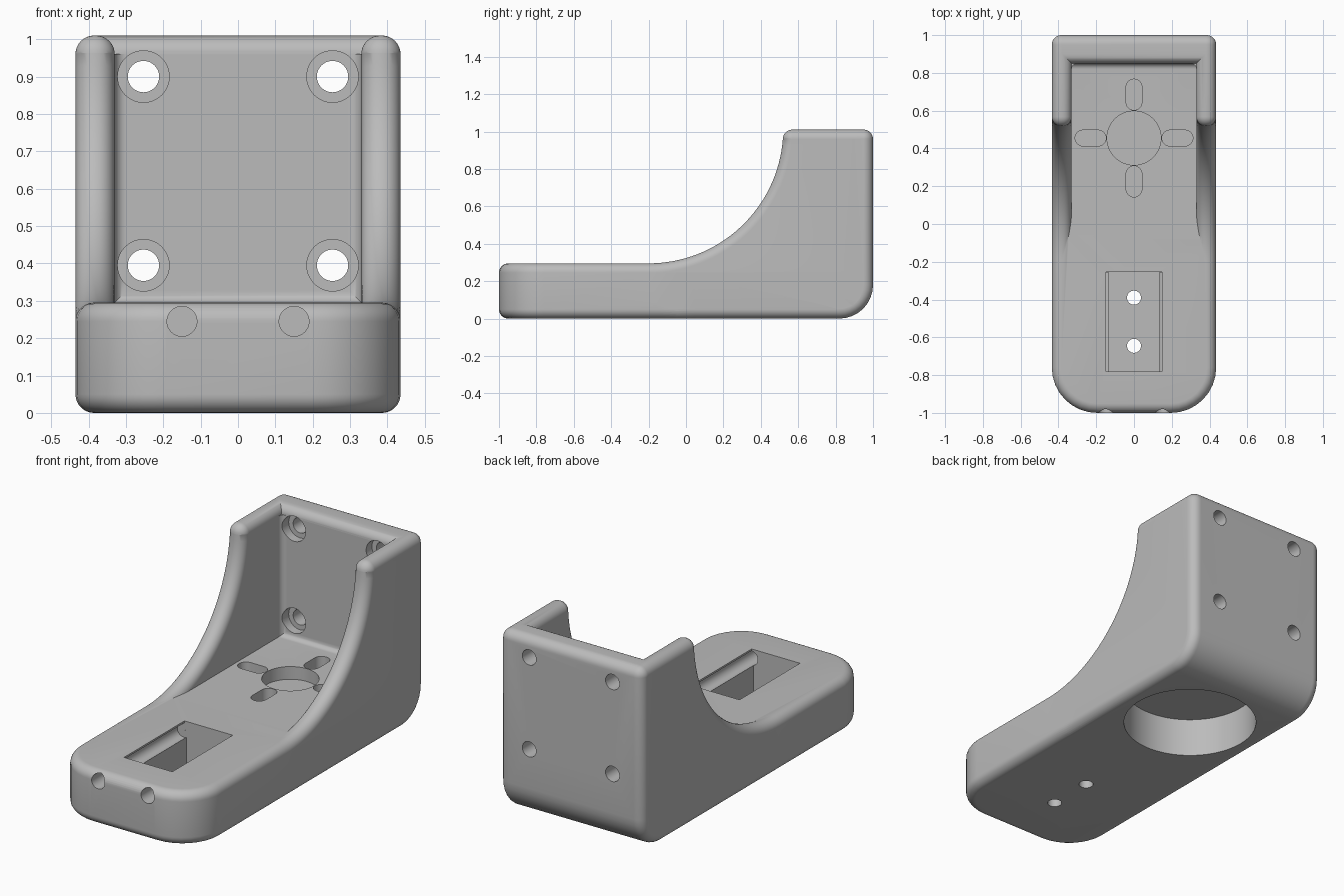
import bpy, bmesh
from math import sin, cos, pi, radians
from mathutils import Matrix

cube = bpy.data.objects.get("Cube")
if cube:
    bpy.data.objects.remove(cube)

HALF_W, TOP, FLOOR = 0.435, 1.01, 0.295
R = 0.05            # edge fillet
STEPS = 8

grey = bpy.data.materials.new("plain grey")
grey.use_nodes = True
GREY = (0.5, 0.5, 0.5, 1)
grey.diffuse_color = GREY
grey.node_tree.nodes["Principled BSDF"].inputs["Base Color"].default_value = GREY


def finish(name, bm):
    bmesh.ops.remove_doubles(bm, verts=bm.verts, dist=1e-5)
    bmesh.ops.recalc_face_normals(bm, faces=bm.faces)
    mesh = bpy.data.meshes.new(name)
    bm.to_mesh(mesh)
    bm.free()
    mesh.materials.append(grey)
    ob = bpy.data.objects.new(name, mesh)
    bpy.context.collection.objects.link(ob)
    return ob


def outline(arcs, inset):
    """Closed profile of arcs (centre, centre, radius, start, end), shrunk by inset."""
    pts = []
    for u, v, r, a0, a1 in arcs:
        rad = r - inset if a1 > a0 else r + inset
        n = STEPS * 4 if r > 0.5 else STEPS
        for i in range(n + 1):
            a = radians(a0 + (a1 - a0) * i / n)
            pts.append((u + rad * cos(a), v + rad * sin(a)))
    return pts


def rounded_loft(name, arcs, lo, hi, axis, r=R):
    """Extrude a profile along an axis with rounded rims at both ends."""
    turns = [pi / 2 * i / STEPS for i in range(STEPS + 1)]
    stages = [(lo + r * (1 - sin(t)), r * (1 - cos(t))) for t in reversed(turns)]
    stages += [(hi - r * (1 - sin(t)), r * (1 - cos(t))) for t in turns]
    bm = bmesh.new()
    rings = []
    for w, inset in stages:
        rings.append([bm.verts.new((w, p, q) if axis == "x" else (p, q, w))
                      for p, q in outline(arcs, inset)])
    for a, b in zip(rings, rings[1:]):
        for i in range(len(a)):
            j = (i + 1) % len(a)
            bm.faces.new((a[i], a[j], b[j], b[i]))
    bm.faces.new(rings[0])
    bm.faces.new(rings[-1])
    return finish(name, bm)


def prism(name, pts, z0, z1):
    bm = bmesh.new()
    face = bm.faces.new([bm.verts.new((x, y, z0)) for x, y in pts])
    ext = bmesh.ops.extrude_face_region(bm, geom=[face])["geom"]
    verts = [g for g in ext if isinstance(g, bmesh.types.BMVert)]
    bmesh.ops.translate(bm, verts=verts, vec=(0, 0, z1 - z0))
    return finish(name, bm)


def box(name, x, y0, y1, z0, z1):
    return prism(name, [(-x, y0), (x, y0), (x, y1), (-x, y1)], z0, z1)


def round_pin(name, x, y, r, z0, z1, n=48):
    pts = [(x + r * cos(2 * pi * i / n), y + r * sin(2 * pi * i / n)) for i in range(n)]
    return prism(name, pts, z0, z1)


def pin_along_y(name, x, z, r, y0, y1):
    ob = round_pin(name, 0, 0, r, 0, y1 - y0)
    ob.data.transform(Matrix.Translation((x, y0, z)) @ Matrix.Rotation(-pi / 2, 4, "X"))
    return ob


# Base plate with large front corners
base = rounded_loft("bracket_body", [
    (-0.195, -0.76, 0.24, 180, 270), (0.195, -0.76, 0.24, 270, 360),
    (0.385, 0.05, R, 0, 90), (-0.385, 0.05, R, 90, 180)], 0, FLOOR, "z")

# Rear floor and back wall in one L-shaped profile
spine = rounded_loft("back_wall", [
    (-0.05, 0.05, R, 180, 270), (0.82, 0.18, 0.18, 270, 360),
    (0.95, TOP - R, R, 0, 90), (0.90, TOP - R, R, 90, 180),
    (0.82, FLOOR + 0.03, 0.03, 0, -90), (-0.05, FLOOR - R, R, 90, 180)],
    -HALF_W, HALF_W, "x")

# Curved side walls
wall_arcs = [
    (-0.15, 0.05, R, 180, 270), (0.82, 0.18, 0.18, 270, 360),
    (0.95, TOP - R, R, 0, 90), (0.568, TOP - R, R, 90, 175.9),
    (-0.2, FLOOR + 0.72, 0.72, -4.1, -90)]
parts = [spine,
         rounded_loft("left_wall", wall_arcs, 0.33, HALF_W, "x"),
         rounded_loft("right_wall", wall_arcs, -HALF_W, -0.33, "x")]

# Fillets between the back wall and the side walls
for s in (-1, 1):
    curve = [(s * (0.30 + 0.03 * cos(a)), 0.82 + 0.03 * sin(a))
             for a in (pi / 2 * i / STEPS for i in range(STEPS + 1))]
    parts.append(prism("corner_fillet", [(s * 0.34, 0.82)] + curve +
                       [(s * 0.30, 0.86), (s * 0.34, 0.86)], 0.28, TOP - R))

# Mounting holes with counterbores, and front bores
cutters = []
for s in (-1, 1):
    for z in (0.395, 0.90):
        cutters.append(pin_along_y("screw_hole", s * 0.253, z, 0.042, 0.8, 1.1))
        cutters.append(pin_along_y("counterbore", s * 0.253, z, 0.069, 0.8, 0.9))
    cutters.append(pin_along_y("front_bore", s * 0.15, 0.245, 0.04, -1.1, -0.256))

# Round socket with four slots above, wide recess below
CY = 0.455
cutters.append(round_pin("socket", 0, CY, 0.143, 0.225, 0.4))
cutters.append(round_pin("bottom_recess", 0, CY, 0.345, -0.1, 0.215, 96))
for k in range(4):
    pts = [(0.19 + 0.042 * cos(a), 0.042 * sin(a))
           for a in (pi / 2 + pi * i / 12 for i in range(13))]
    pts += [(0.46 - x, -y) for x, y in pts]
    c, s = cos(k * pi / 2), sin(k * pi / 2)
    cutters.append(prism("slot", [(c * x - s * y, CY + s * x + c * y) for x, y in pts],
                         0.225, 0.4))

# Rectangular pocket with two drain holes
cutters.append(box("pocket", 0.135, -0.78, -0.255, 0.05, 0.4))
cutters.append(box("pocket_mouth", 0.147, -0.78, -0.255, 0.245, 0.4))
for y in (-0.39, -0.645):
    cutters.append(round_pin("pocket_hole", 0, y, 0.037, -0.1, 0.2))

# Combine everything into one solid
bpy.context.view_layer.objects.active = base
for operation, tools in (("UNION", parts), ("DIFFERENCE", cutters)):
    for tool in tools:
        tool.hide_render = True
        mod = base.modifiers.new("combine", "BOOLEAN")
        mod.operation, mod.object, mod.solver = operation, tool, "EXACT"
        bpy.ops.object.modifier_apply(modifier=mod.name)
        bpy.data.objects.remove(tool)

bpy.ops.object.select_all(action="DESELECT")
base.select_set(True)
bpy.ops.object.shade_smooth_by_angle(angle=radians(30))
